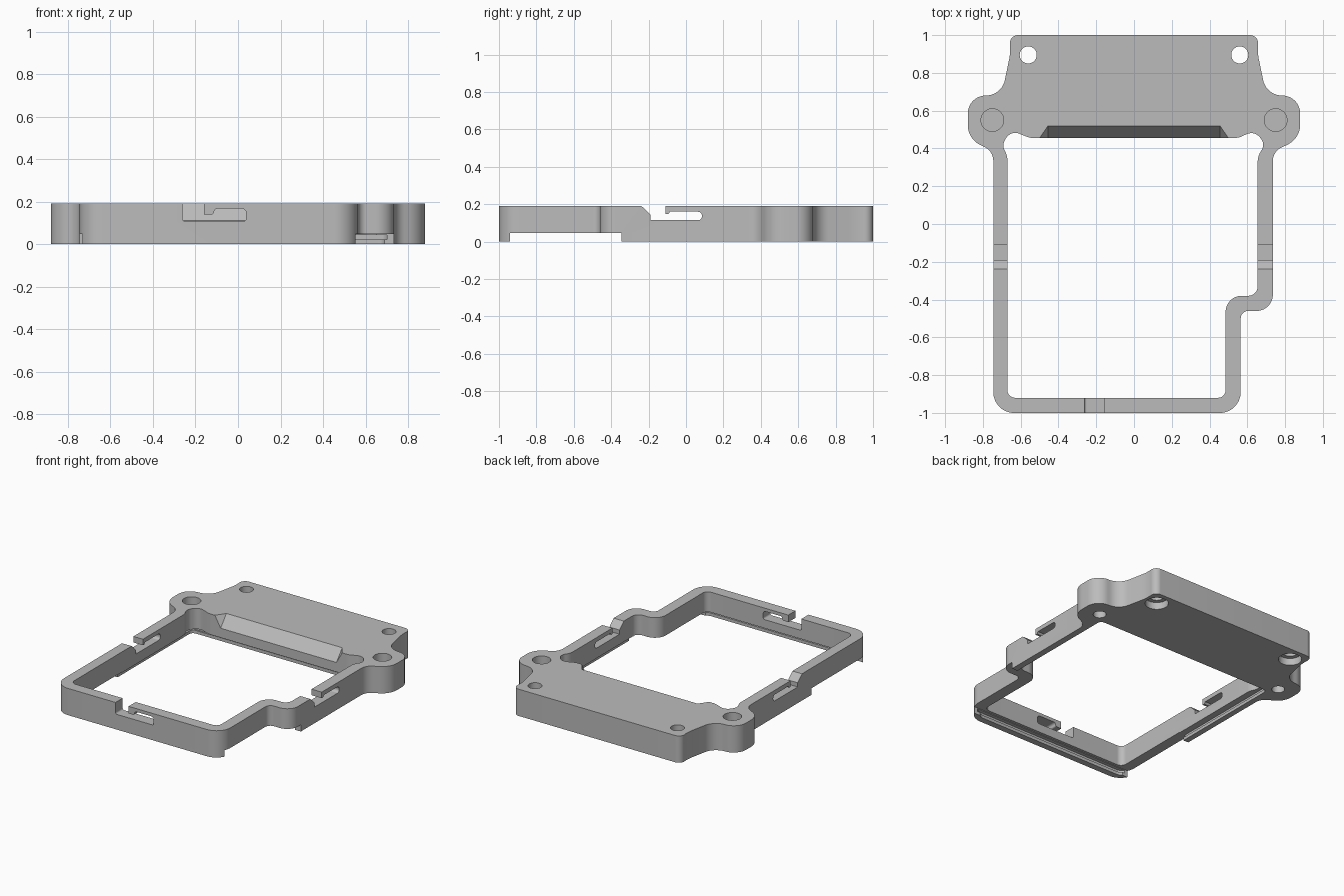
import bpy, bmesh
from math import tan
from mathutils import Vector

if "Cube" in bpy.data.objects:
    bpy.data.objects.remove(bpy.data.objects["Cube"])

H = 0.19  # frame height

grey = bpy.data.materials.new("plain grey")
grey.use_nodes = True
grey.diffuse_color = (0.5, 0.5, 0.5, 1)
grey.node_tree.nodes["Principled BSDF"].inputs["Base Color"].default_value = (0.5, 0.5, 0.5, 1)


def rounded(corners, steps=10):
    """Round each (x, y, radius) corner of a closed outline."""
    out = []
    for i, (x, y, r) in enumerate(corners):
        p = Vector((x, y))
        a = Vector(corners[i - 1][:2]) - p
        b = Vector(corners[(i + 1) % len(corners)][:2]) - p
        half = a.angle(b) / 2
        t = min(r / tan(half), 0.499 * a.length, 0.499 * b.length)
        if t < 0.001:
            out.append(p)
            continue
        r = t * tan(half)
        a.normalize()
        b.normalize()
        centre = p + (a + b).normalized() * (t * t + r * r) ** 0.5
        start, end = p + a * t - centre, p + b * t - centre
        sweep = start.angle_signed(end)
        for k in range(steps + 1):
            f = k / steps
            s = (start.normalized() * (1 - f)).to_3d() + end.normalized().to_3d() * f
            out.append(centre + s.to_2d().normalized() * r)
    return out


def finish(bm, name):
    bmesh.ops.recalc_face_normals(bm, faces=bm.faces)
    mesh = bpy.data.meshes.new(name)
    bm.to_mesh(mesh)
    bm.free()
    obj = bpy.data.objects.new(name, mesh)
    bpy.context.collection.objects.link(obj)
    mesh.materials.append(grey)
    return obj


def prism(name, points, low, high, axis="z"):
    """Extrude an outline along one axis."""
    place = {"z": lambda u, v, w: (u, v, w), "x": lambda u, v, w: (w, u, v),
             "y": lambda u, v, w: (u, w, v)}[axis]
    bm = bmesh.new()
    face = bm.faces.new([bm.verts.new(place(u, v, low)) for u, v in points])
    grown = bmesh.ops.extrude_face_region(bm, geom=[face])["geom"]
    shift = Vector(place(0, 0, high - low))
    bmesh.ops.translate(bm, vec=shift, verts=[g for g in grown if isinstance(g, bmesh.types.BMVert)])
    return finish(bm, name)


def hull(name, points):
    bm = bmesh.new()
    verts = [bm.verts.new(p) for p in points]
    res = bmesh.ops.convex_hull(bm, input=verts)
    junk = {v for v in res["geom_interior"] + res["geom_unused"] if isinstance(v, bmesh.types.BMVert)}
    bmesh.ops.delete(bm, geom=list(junk), context="VERTS")
    return finish(bm, name)


def drill(x, y, r, low, high):
    bm = bmesh.new()
    bmesh.ops.create_cone(bm, cap_ends=True, segments=40, radius1=r, radius2=r, depth=high - low)
    bmesh.ops.translate(bm, vec=(x, y, (low + high) / 2), verts=bm.verts)
    return finish(bm, "drill")


def box(x0, x1, y0, y1, z0, z1):
    return prism("box", [(x0, y0), (x1, y0), (x1, y1), (x0, y1)], z0, z1)


# Outer outline: back plate, side lobes, and stepped front frame
flank = [(0.66, 1, 0.06), (0.653, 0.91, 0.3), (0.70, 0.685, 0.1),
         (0.88, 0.675, 0.13), (0.88, 0.45, 0.12)]
outer = [(-x, y, r) for x, y, r in flank]
outer += [(-0.745, 0.385, 0.08), (-0.745, -1, 0.11), (0.565, -1, 0.11),
          (0.565, -0.46, 0.04), (0.735, -0.46, 0.1), (0.735, 0.385, 0.08)]
outer += flank[::-1]
frame = prism("frame", rounded(outer), 0, H)

cutters = []

# Window opening with relieved back corners
inner = [(-0.67, -0.92, 0.04), (0.485, -0.92, 0.04), (0.485, -0.38, 0.09), (0.655, -0.38, 0.05),
         (0.655, 0.36, 0.1), (0.695, 0.42, 0.06), (0.64, 0.495, 0.06), (0.55, 0.455, 0.1),
         (-0.55, 0.455, 0.1), (-0.65, 0.495, 0.06), (-0.70, 0.42, 0.06), (-0.67, 0.36, 0.1)]
cutters.append(prism("window", rounded(inner), -0.1, H + 0.1))

# Undercut rim and groove around the window underside
for d, low, high in ((0.035, -0.05, 0.036), (0.046, 0.022, 0.043)):
    rim = [(-0.67 - d, -0.92 - d, 0.05), (0.485 + d, -0.92 - d, 0.05), (0.485 + d, -0.38 - d, 0.06),
           (0.655 + d, -0.38 - d, 0.05), (0.655 + d, 0.455 + d, 0.03), (-0.67 - d, 0.455 + d, 0.03)]
    cutters.append(prism("rim", rounded(rim, 6), low, high))

# Clearance under both side walls
cutters.append(box(-1, 1, -0.94, -0.345, -0.05, 0.047))

# Hooked catch slots in the side walls and the front wall
side_slot = [(-0.29, 0.24, 0), (-0.19, 0.145, 0), (-0.19, 0.115, 0), (0.085, 0.115, 0.02),
             (0.085, 0.16, 0.02), (-0.085, 0.16, 0), (-0.095, 0.147, 0), (-0.11, 0.147, 0),
             (-0.11, 0.24, 0)]
for x in (-0.7, 0.7):
    cutters.append(prism("side_slot", rounded(side_slot), x - 0.1, x + 0.1, "x"))
front_slot = [(-0.262, 0.24, 0), (-0.262, 0.108, 0.012), (0.038, 0.108, 0.012), (0.038, 0.167, 0.02),
              (-0.11, 0.167, 0.02), (-0.115, 0.14, 0.01), (-0.16, 0.14, 0), (-0.16, 0.24, 0)]
cutters.append(prism("front_slot", rounded(front_slot), -1.1, -0.85, "y"))

# Sloped relief on the front edge of the plate
wedge = [Vector((s * x, y, z)) for s in (-1, 1)
         for x, y, z in ((0.5, 0.455, H), (0.455, 0.52, H), (0.455, 0.455, H - 0.08))]
cutters.append(hull("relief", [p + Vector(o) for p in wedge
                               for o in ((0, 0, 0), (0, -0.1, 0), (0, 0, 0.05))]))

# Counterbored corner holes, and blind sockets on both sides of the lobes
for s in (-1, 1):
    cutters.append(drill(s * 0.56, 0.895, 0.045, -0.1, H + 0.1))
    cutters.append(drill(s * 0.56, 0.895, 0.075, -0.1, 0.05))
    cutters.append(drill(s * 0.75, 0.55, 0.06, 0.13, H + 0.1))
    cutters.append(drill(s * 0.75, 0.55, 0.042, -0.1, 0.07))

# Cut everything out of the frame
bpy.context.view_layer.objects.active = frame
for c in cutters:
    c.hide_render = True
    mod = frame.modifiers.new("cut", "BOOLEAN")
    mod.operation, mod.solver, mod.object = "DIFFERENCE", "EXACT", c
    bpy.ops.object.modifier_apply(modifier=mod.name)
    bpy.data.objects.remove(c)

bpy.ops.object.select_all(action="DESELECT")
frame.select_set(True)
bpy.ops.object.shade_smooth_by_angle(angle=0.5)
